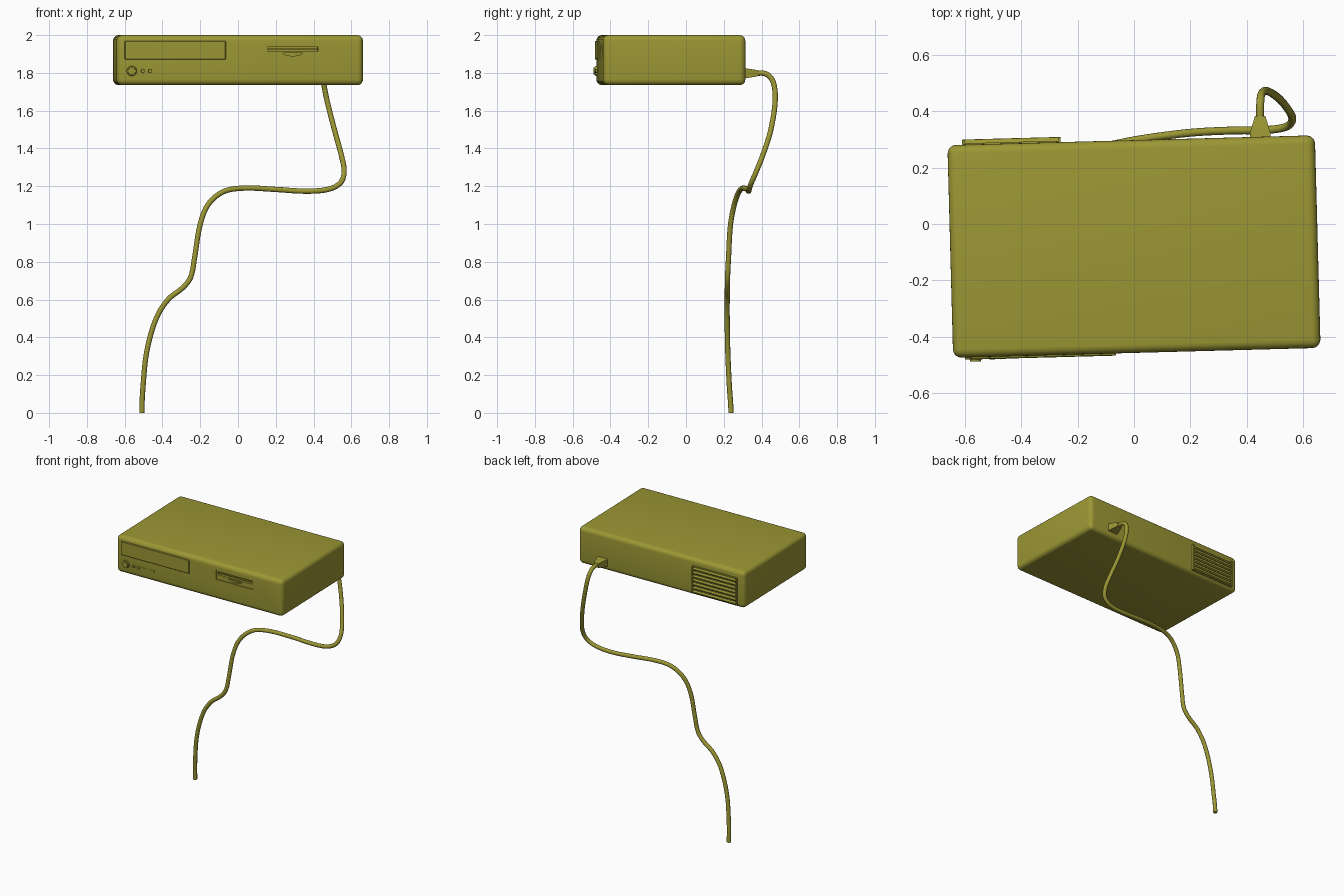
import bpy, bmesh, math
from mathutils import Matrix, Vector

if "Cube" in bpy.data.objects:
    bpy.data.objects.remove(bpy.data.objects["Cube"])

OLIVE = bpy.data.materials.new("olive_plastic")
OLIVE.diffuse_color = (0.33, 0.31, 0.035, 1)
OLIVE.use_nodes = True
OLIVE.node_tree.nodes["Principled BSDF"].inputs["Base Color"].default_value = OLIVE.diffuse_color
# The case sits turned slightly; parts are built square, then placed
PLACE = Matrix.Translation((0, -0.08, 0)) @ Matrix.Rotation(math.radians(1.54), 4, 'Z')
FRONT, BACK = -0.3775, 0.3775


def smooth(ob, angle=35):
    bpy.ops.object.select_all(action='DESELECT')
    ob.select_set(True)
    bpy.context.view_layer.objects.active = ob
    bpy.ops.object.shade_smooth_by_angle(angle=math.radians(angle))


def finish(name, bm, placed=True):
    bmesh.ops.recalc_face_normals(bm, faces=bm.faces[:])
    if placed:
        bm.transform(PLACE)
    me = bpy.data.meshes.new(name)
    bm.to_mesh(me)
    bm.free()
    me.materials.append(OLIVE)
    ob = bpy.data.objects.new(name, me)
    bpy.context.collection.objects.link(ob)
    smooth(ob)
    return ob


def box(name, x, y, z, bevel=0, seg=2, tilt=0):
    c = [(r[0] + r[1]) / 2 for r in (x, y, z)]
    s = [r[1] - r[0] for r in (x, y, z)]
    bm = bmesh.new()
    bmesh.ops.create_cube(bm, size=1)
    bm.transform(Matrix.Diagonal((*s, 1)))
    if bevel:
        bmesh.ops.bevel(bm, geom=bm.edges[:], offset=bevel, segments=seg,
                        profile=0.5, affect='EDGES')
    bm.transform(Matrix.Translation(c) @ Matrix.Rotation(tilt, 4, 'X'))
    return finish(name, bm)


def prism(name, pts, y0, y1):
    bm = bmesh.new()
    f = bm.faces.new([bm.verts.new((x, y0, z)) for x, z in pts])
    ext = bmesh.ops.extrude_face_region(bm, geom=[f])
    bmesh.ops.translate(bm, vec=(0, y1 - y0, 0),
                        verts=[v for v in ext['geom'] if isinstance(v, bmesh.types.BMVert)])
    return finish(name, bm)


def button(name, x, z, r, depth):
    bm = bmesh.new()
    bmesh.ops.create_cone(bm, cap_ends=True, segments=32, radius1=r, radius2=r * 0.88, depth=depth)
    bm.transform(Matrix.Translation((x, FRONT - depth * 0.2, z)) @ Matrix.Rotation(math.pi / 2, 4, 'X'))
    return finish(name, bm)


def cut(target, cutter):
    cutter.hide_render = True
    m = target.modifiers.new("cut", 'BOOLEAN')
    m.operation, m.object, m.solver = 'DIFFERENCE', cutter, 'EXACT'
    bpy.context.view_layer.objects.active = target
    bpy.ops.object.modifier_apply(modifier=m.name)
    bpy.data.objects.remove(cutter)


# Rounded case with a recessed disk drive opening
case = box("case", (-0.6525, 0.6525), (FRONT, BACK), (1.735, 2.0), 0.03, 5)
cut(case, box("drive_recess", (0.133, 0.425), (-0.5, FRONT + 0.006), (1.88, 1.947)))
cut(case, box("disk_slot", (0.145, 0.413), (-0.5, FRONT + 0.035), (1.915, 1.937)))
arc = [(0.279 + 0.052 * math.cos(a), 1.906 + 0.016 * math.sin(a))
       for a in (math.pi + math.pi * i / 16 for i in range(17))]
cut(case, prism("finger_notch", arc, -0.5, FRONT + 0.02))
smooth(case, 30)
box("disk_flap", (0.147, 0.411), (FRONT + 0.012, FRONT + 0.03), (1.922, 1.93))

# Raised front cover and controls
box("front_cover", (-0.61, -0.075), (FRONT - 0.008, FRONT + 0.01), (1.87, 1.968), 0.003, 1)
button("power_button_ring", -0.573, 1.81, 0.028, 0.012)
button("power_button", -0.573, 1.81, 0.022, 0.022)
for i, x in enumerate((-0.513, -0.475)):
    button(f"indicator_{i}", x, 1.81, 0.011, 0.014)
for i, x in enumerate((-0.43, -0.37)):
    box(f"small_key_{i}", (x - 0.018, x + 0.018), (FRONT - 0.003, FRONT + 0.005), (1.804, 1.816))

# Back vent: backing plate, frame posts and sloping slats
VX = (-0.6, -0.25)
box("vent_plate", VX, (BACK - 0.005, BACK + 0.005), (1.755, 1.95))
for name, x in (("left", VX[1] - 0.008), ("right", VX[0])):
    box(f"vent_post_{name}", (x, x + 0.008), (BACK - 0.005, BACK + 0.016), (1.755, 1.95))
for i in range(7):
    z = 1.769 + i * 0.0275
    box(f"vent_slat_{i}", VX, (BACK - 0.006, BACK + 0.018), (z - 0.006, z + 0.006),
        0.002, 1, tilt=-0.5)

# Plug: rectangular sections tapering toward the cord
bm = bmesh.new()
rings = []
for y, hx, hz in ((0.295, 0.038, 0.027), (0.325, 0.036, 0.025), (0.375, 0.021, 0.017), (0.383, 0.019, 0.015)):
    rings.append([bm.verts.new((0.448 + sx * hx, y, 1.798 + sz * hz))
                  for sx, sz in ((-1, -1), (1, -1), (1, 1), (-1, 1))])
for a, b in zip(rings, rings[1:]):
    for i in range(4):
        j = (i + 1) % 4
        bm.faces.new((a[i], a[j], b[j], b[i]))
bm.faces.new(rings[0])
bm.faces.new(rings[-1])
finish("plug", bm, placed=False)

# Power cord hanging down to the ground
path = [(0.448, 0.36, 1.798), (0.448, 0.425, 1.794), (0.453, 0.462, 1.75), (0.472, 0.472, 1.65),
        (0.513, 0.447, 1.49), (0.548, 0.405, 1.36), (0.562, 0.371, 1.275), (0.54, 0.345, 1.215),
        (0.47, 0.334, 1.182), (0.35, 0.332, 1.174), (0.2, 0.324, 1.183), (0.03, 0.302, 1.19),
        (-0.08, 0.28, 1.17), (-0.16, 0.255, 1.1), (-0.202, 0.235, 0.99), (-0.23, 0.225, 0.82),
        (-0.25, 0.22, 0.72), (-0.29, 0.219, 0.665), (-0.37, 0.218, 0.6), (-0.433, 0.218, 0.5),
        (-0.482, 0.221, 0.33), (-0.502, 0.229, 0.15), (-0.509, 0.238, 0.0)]
cu = bpy.data.curves.new("power_cord", 'CURVE')
cu.dimensions = '3D'
cu.bevel_depth, cu.bevel_resolution, cu.resolution_u = 0.014, 4, 6
cu.use_fill_caps = True
sp = cu.splines.new('BEZIER')
sp.bezier_points.add(len(path) - 1)
P = [Vector(p) for p in path]
for i, bp in enumerate(sp.bezier_points):
    a, b = P[max(i - 1, 0)], P[min(i + 1, len(P) - 1)]
    t = (b - a).normalized()
    if i == len(P) - 1:
        t = Vector((0, 0, -1))
    bp.handle_left_type = bp.handle_right_type = 'FREE'
    bp.co = P[i]
    bp.handle_left = P[i] - t * (P[i] - a).length / 3
    bp.handle_right = P[i] + t * (b - P[i]).length / 3
cu.materials.append(OLIVE)
bpy.context.collection.objects.link(bpy.data.objects.new("power_cord", cu))
